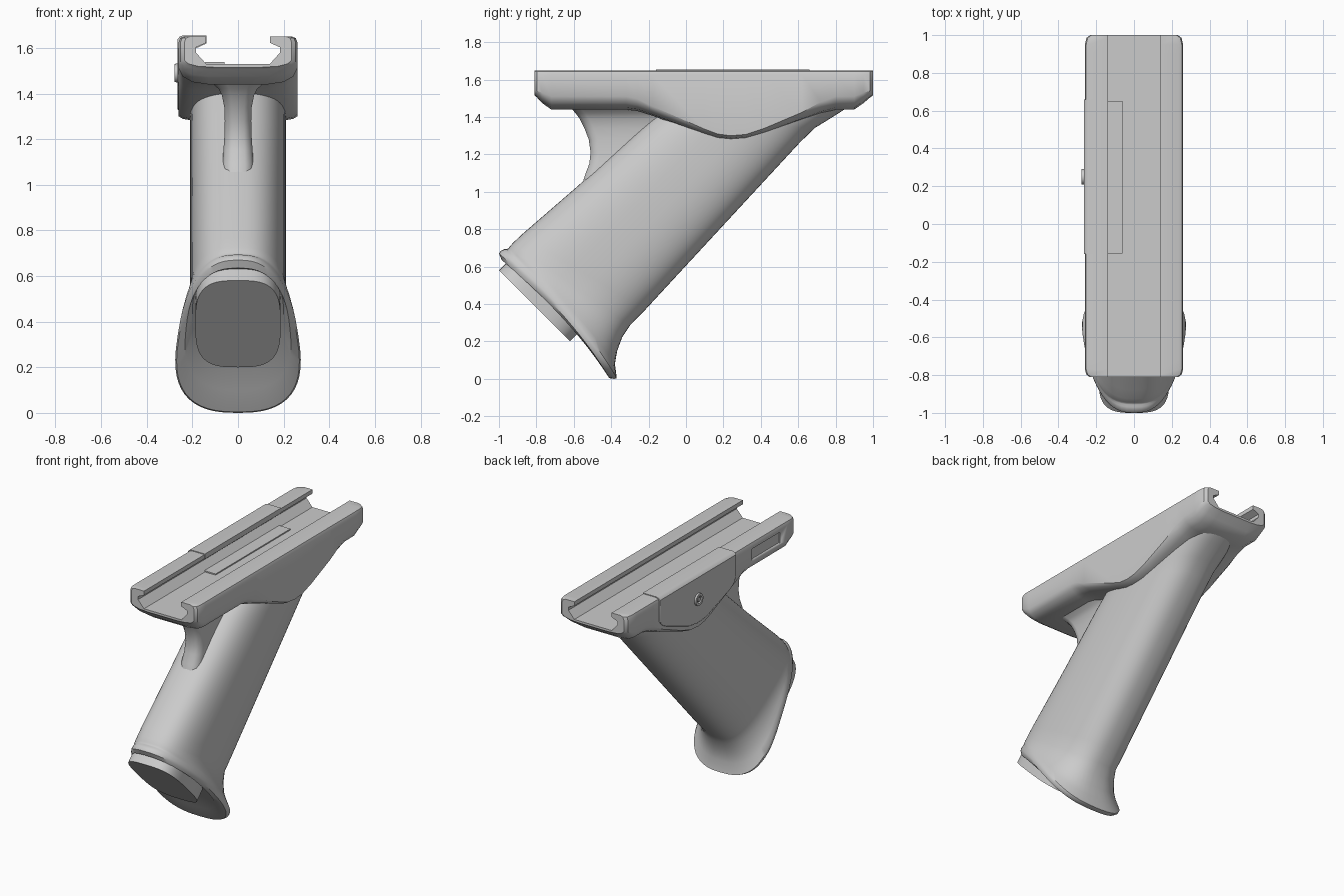
import bpy, bmesh, math
from mathutils import Matrix

if "Cube" in bpy.data.objects:
    bpy.data.objects.remove(bpy.data.objects["Cube"])


def finish(name, bm, angle=38):
    bmesh.ops.recalc_face_normals(bm, faces=bm.faces)
    me = bpy.data.meshes.new(name)
    bm.to_mesh(me)
    bm.free()
    ob = bpy.data.objects.new(name, me)
    bpy.context.collection.objects.link(ob)
    bpy.ops.object.select_all(action='DESELECT')
    ob.select_set(True)
    bpy.context.view_layer.objects.active = ob
    bpy.ops.object.shade_smooth_by_angle(angle=math.radians(angle))
    return ob


def loft(name, rings, angle=38):
    """Skin closed rings of equal length and cap both ends."""
    bm = bmesh.new()
    vs = [[bm.verts.new(p) for p in r] for r in rings]
    n = len(vs[0])
    for a, b in zip(vs, vs[1:]):
        for i in range(n):
            bm.faces.new((a[i], a[(i + 1) % n], b[(i + 1) % n], b[i]))
    bm.faces.new(vs[0])
    bm.faces.new(vs[-1])
    return finish(name, bm, angle)


def power(v, n):
    return math.copysign(abs(v) ** (2 / n), v)


def oval(front, back, w, egg=0, bow=0, n=2.6, seg=56):
    """Superellipse ring between a front and a back point (y, z)."""
    pts = []
    for i in range(seg):
        a = 2 * math.pi * i / seg
        u = 0.5 - 0.5 * power(math.cos(a), n)
        x = w * power(math.sin(a), n) * (1 + egg * (2 * u - 1))
        off = bow * 4 * u * (1 - u)
        pts.append((x, front[0] + (back[0] - front[0]) * u + off,
                    front[1] + (back[1] - front[1]) * u))
    return pts


def slab(name, pts, x0, x1, bevel=0):
    """Extrude a (y, z) outline along x."""
    ob = loft(name, [[(x, y, z) for y, z in pts] for x in (x0, x1)])
    if bevel:
        m = ob.modifiers.new("bevel", 'BEVEL')
        m.width, m.segments, m.limit_method = bevel, 2, 'ANGLE'
    return ob


def rect(y0, y1, z0, z1):
    return [(y0, z0), (y1, z0), (y1, z1), (y0, z1)]


# Rail clamp with dovetail channel and side skirts
def rail_section(y, w, zs, b):
    half = [(.14, 1.53), (.185, 1.58), (.185, 1.602), (.14, 1.622), (.14, 1.65),
            (w - .025, 1.65), (w - .007, 1.643), (w, 1.625), (w, zs + b),
            (w - .018, zs + .5 * b), (w - .06, zs + .15 * b), (w - .13, zs)]
    return [(x, y, z) for x, z in half] + [(-x, y, z) for x, z in reversed(half)]


stations = [(-.81, .235, 1.515, .03), (-.797, .252, 1.505, .035), (-.77, .26, 1.475, .055),
            (-.72, .26, 1.44, .07), (-.32, .26, 1.44, .07), (-.26, .26, 1.432, .065),
            (-.18, .26, 1.407, .05), (.1, .26, 1.305, .03), (.17, .26, 1.284, .025),
            (.24, .26, 1.278, .022), (.32, .26, 1.285, .022), (.42, .26, 1.315, .025),
            (.62, .26, 1.385, .04), (.72, .26, 1.42, .06), (.8, .26, 1.44, .07),
            (.9, .26, 1.44, .07), (.95, .26, 1.475, .055), (.985, .252, 1.505, .035),
            (1.0, .232, 1.515, .03)]
rail = loft("rail_clamp", [rail_section(*s) for s in stations], 35)

# Shallow rectangular recess on the left side
cutter = slab("recess_cutter", rect(-.64, -.34, 1.53, 1.605), -.3, -.25)
cutter.hide_render = True
cutter.hide_viewport = False
cutter.display_type = 'WIRE'
mod = rail.modifiers.new("recess", 'BOOLEAN')
mod.operation, mod.object, mod.solver = 'DIFFERENCE', cutter, 'EXACT'
bpy.context.view_layer.objects.active = rail
bpy.ops.object.modifier_apply(modifier=mod.name)
bpy.data.objects.remove(cutter)

# Slanted grip shaft with flared foot and hollow end
loft("grip_shaft", [
    oval((.0, 1.5), (.9, 1.475), .2),
    oval((-.1, 1.455), (.8, 1.41), .205),
    oval((-.19, 1.38), (.69, 1.342), .208),
    oval((-.27, 1.31), (.61, 1.265), .21),
    oval((-.58, 1.03), (.18, .80), .21),
    oval((-.88, .77), (-.22, .367), .21),
    oval((-.925, .727), (-.3, .285), .21),
    oval((-.945, .705), (-.34, .225), .222, .04, .01),
    oval((-.95, .697), (-.368, .15), .236, .09, .02),
    oval((-.957, .694), (-.38, .08), .25, .14, .04),
    oval((-.97, .694), (-.37, .004), .262, .19, .05),
    oval((-.99, .685), (-.385, .0), .264, .2, .05),
    oval((-1.0, .67), (-.41, .004), .258, .2, .05),
    oval((-.985, .635), (-.475, .1), .228, .12, .03),
    oval((-.94, .63), (-.545, .24), .2, 0, .01),
])

# End plug
loft("end_plug", [oval((-1.0 + d, .58 + d), (-.62 + d, .20 + d), .187, n=3.2)
                  for d in (0, .08)])

# Front web joining rail and shaft
web = [(1.04, -.555, .066), (1.09, -.54, .068), (1.15, -.517, .064), (1.21, -.51, .06),
       (1.28, -.52, .058), (1.34, -.543, .06), (1.39, -.568, .07), (1.42, -.59, .085),
       (1.447, -.615, .115)]
loft("front_web", [[(-w, -.12, z), (-w, y + .05, z), (-.85 * w, y + .018, z), (-.45 * w, y, z),
                    (.45 * w, y, z), (.85 * w, y + .018, z), (w, y + .05, z), (w, -.12, z)]
                   for z, y, w in web], 40)

# Latch plate on the left side, its lip cover and floor tab
slab("latch_plate", [(-.16, 1.64), (.66, 1.64), (.66, 1.49), (.63, 1.455), (.58, 1.43),
                     (.36, 1.345), (.26, 1.328), (.16, 1.335), (-.1, 1.425), (-.14, 1.45),
                     (-.16, 1.49)], -.266, -.235, .004)
lip = [(-.266, 1.6), (-.266, 1.637), (-.255, 1.65), (-.24, 1.655), (-.137, 1.655),
       (-.137, 1.62), (-.18, 1.6)]
loft("latch_lip", [[(x, y, z) for x, z in lip] for y in (-.16, .66)])
slab("floor_tab", rect(-.155, .65, 1.52, 1.538), -.145, -.06)

# Pivot screw: collar ring and centre pin
bm = bmesh.new()
turn = Matrix.Translation((-.266, .25, 1.49)) @ Matrix.Rotation(math.pi / 2, 4, 'Y')
prof = [(.024, -.01), (.024, .012), (.04, .012), (.042, -.01)]
rings = [[bm.verts.new(turn @ Matrix.Rotation(2 * math.pi * i / 24, 4, 'Z')
                       @ Matrix.Translation((r, 0, -h)).to_translation()) for r, h in prof]
         for i in range(24)]
for i in range(24):
    a, b = rings[i], rings[(i + 1) % 24]
    for k in range(4):
        bm.faces.new((a[k], a[(k + 1) % 4], b[(k + 1) % 4], b[k]))
finish("screw_collar", bm)
bm = bmesh.new()
bmesh.ops.create_cone(bm, cap_ends=True, segments=20, radius1=.014, radius2=.014,
                      depth=.02, matrix=turn)
finish("screw_pin", bm)
